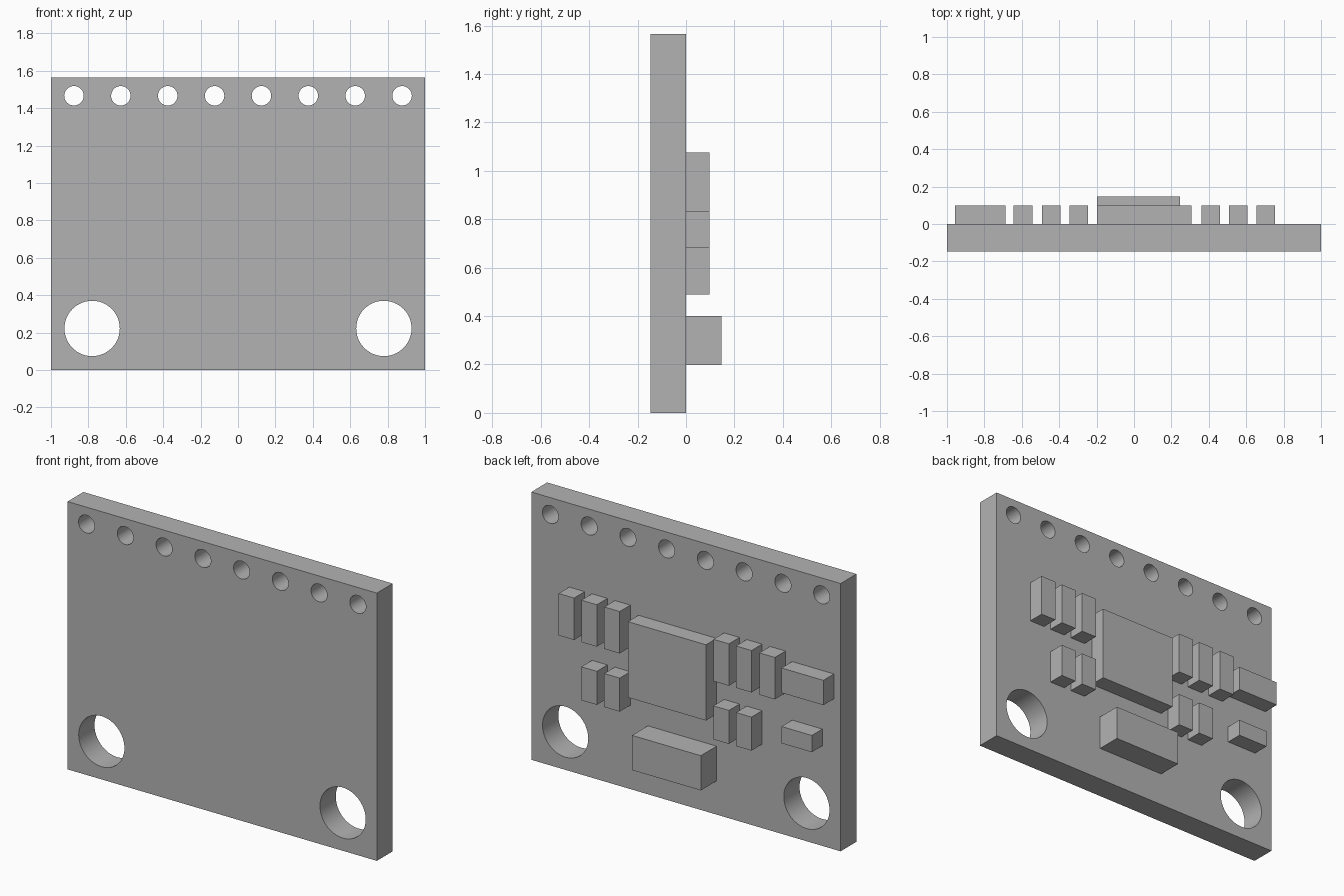
import bpy, bmesh, math
from mathutils import Matrix

if "Cube" in bpy.data.objects:
    bpy.data.objects.remove(bpy.data.objects["Cube"], do_unlink=True)

grey = bpy.data.materials.new("plain grey")
grey.use_nodes = True
grey.diffuse_color = (0.45, 0.45, 0.45, 1)
grey.node_tree.nodes["Principled BSDF"].inputs["Base Color"].default_value = grey.diffuse_color

WIDTH, HEIGHT, THICK = 2.0, 1.565, 0.146


def add_object(name, bm):
    mesh = bpy.data.meshes.new(name)
    bm.to_mesh(mesh)
    bm.free()
    mesh.materials.append(grey)
    obj = bpy.data.objects.new(name, mesh)
    bpy.context.collection.objects.link(obj)
    return obj


def box(name, x0, x1, y0, y1, z0, z1):
    bm = bmesh.new()
    place = Matrix.Translation(((x0 + x1) / 2, (y0 + y1) / 2, (z0 + z1) / 2))
    size = Matrix.Diagonal((x1 - x0, y1 - y0, z1 - z0, 1))
    bmesh.ops.create_cube(bm, size=1, matrix=place @ size)
    return add_object(name, bm)


# Board with a row of pin holes and two mounting holes
board = box("board", -WIDTH / 2, WIDTH / 2, -THICK, 0, 0, HEIGHT)
holes = [(-0.877 + 0.2506 * i, 1.466, 0.052) for i in range(8)]
holes += [(side * 0.78, 0.222, 0.148) for side in (-1, 1)]

bm = bmesh.new()
for x, z, radius in holes:
    place = Matrix.Translation((x, -THICK / 2, z)) @ Matrix.Rotation(math.pi / 2, 4, "X")
    bmesh.ops.create_cone(bm, cap_ends=True, segments=48, radius1=radius,
                          radius2=radius, depth=THICK * 3, matrix=place)
cutter = add_object("hole_cutter", bm)
cutter.hide_render = True

drill = board.modifiers.new("drill", "BOOLEAN")
drill.operation = "DIFFERENCE"
drill.solver = "EXACT"
drill.object = cutter
bpy.ops.object.select_all(action="DESELECT")
bpy.context.view_layer.objects.active = board
board.select_set(True)
bpy.ops.object.modifier_apply(modifier="drill")
bpy.data.objects.remove(cutter, do_unlink=True)
bpy.ops.object.shade_smooth_by_angle(angle=math.radians(30))

# Main chip and connector on the back
LOW = 0.098
box("main_chip", -0.198, 0.307, 0, LOW, 0.587, 1.03)
box("connector", -0.198, 0.247, 0, THICK, 0.197, 0.4)

# Upright small components in two rows
PART = 0.1
for i, x in enumerate((-0.593, -0.442, -0.296, 0.41, 0.558, 0.705)):
    box(f"upper_component_{i + 1}", x - PART / 2, x + PART / 2, 0, LOW, 0.83, 1.075)
for i, x in enumerate((-0.442, -0.296, 0.41, 0.558)):
    box(f"lower_component_{i + 1}", x - PART / 2, x + PART / 2, 0, LOW, 0.49, 0.686)

# Components lying sideways near the right edge
box("large_side_component", -0.957, -0.686, 0, LOW, 0.88, 1.025)
box("small_side_component", -0.882, -0.686, 0, LOW, 0.585, 0.683)
